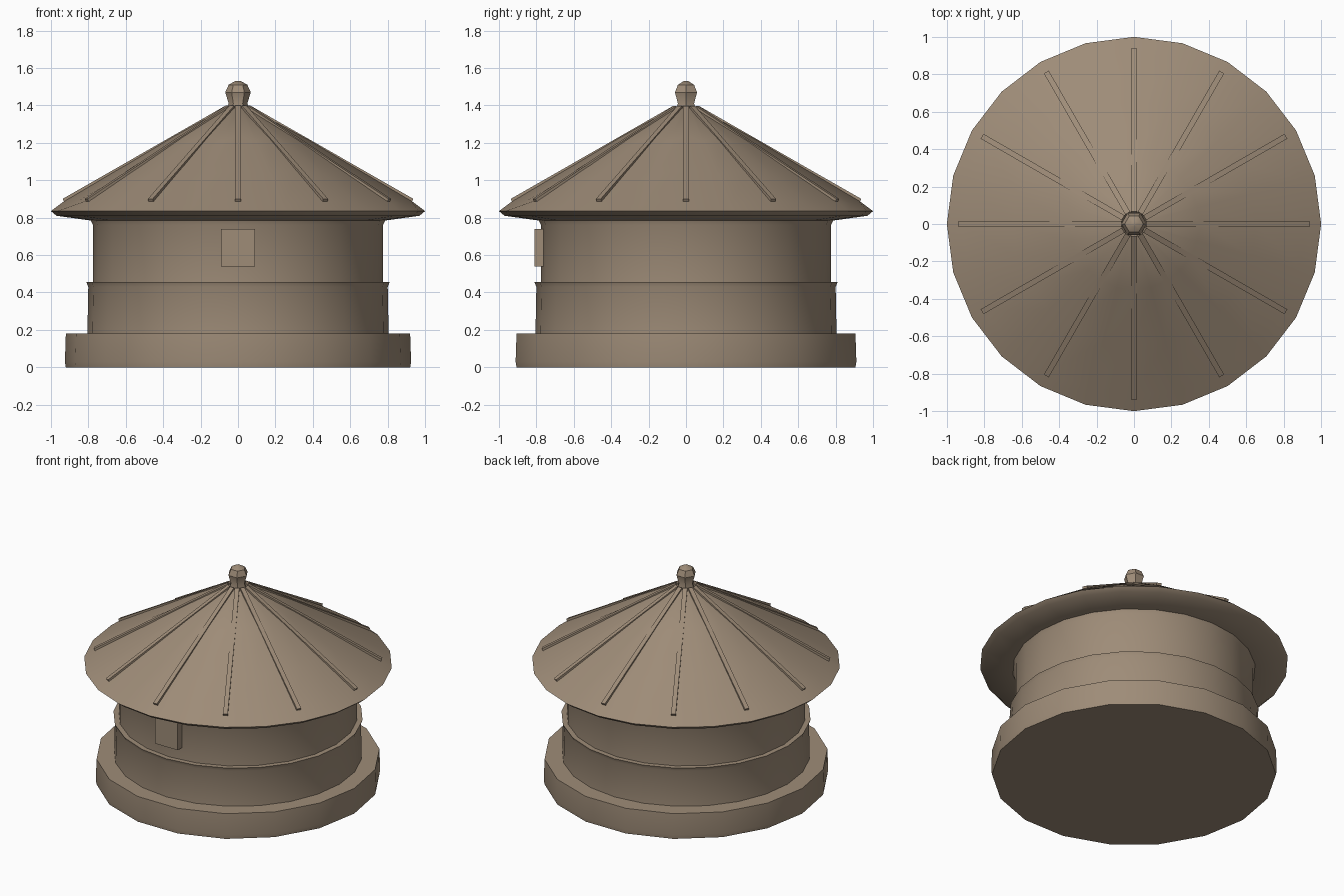
import bpy, bmesh
from math import sin, cos, pi, radians
from mathutils import Matrix, Vector

cube = bpy.data.objects.get("Cube")
if cube:
    bpy.data.objects.remove(cube, do_unlink=True)

COLOR = (0.342, 0.262, 0.187, 1)
stone = bpy.data.materials.new("weathered brown")
stone.use_nodes = True
stone.diffuse_color = COLOR
bsdf = stone.node_tree.nodes["Principled BSDF"]
bsdf.inputs["Base Color"].default_value = COLOR
bsdf.inputs["Roughness"].default_value = 0.9


def finish(name, bm, angle=35):
    bmesh.ops.recalc_face_normals(bm, faces=bm.faces)
    mesh = bpy.data.meshes.new(name)
    bm.to_mesh(mesh)
    bm.free()
    mesh.materials.append(stone)
    obj = bpy.data.objects.new(name, mesh)
    bpy.context.collection.objects.link(obj)
    bpy.ops.object.select_all(action="DESELECT")
    obj.select_set(True)
    bpy.context.view_layer.objects.active = obj
    bpy.ops.object.shade_smooth_by_angle(angle=radians(angle))
    return obj


def lathe(name, profile, sides, sag=0.0, angle=35):
    """Closed solid of revolution; sag lowers every second spoke mid-slope."""
    bm = bmesh.new()
    rings = []
    for r, z in profile:
        ring = []
        for i in range(sides):
            a = 2 * pi * i / sides
            dip = sag if i % 2 and 0.2 < r < 0.95 and z > 0.85 else 0
            ring.append(bm.verts.new((r * cos(a), r * sin(a), z - dip)))
        rings.append(ring)
    for low, high in zip(rings, rings[1:]):
        for i in range(sides):
            j = (i + 1) % sides
            bm.faces.new((low[i], low[j], high[j], high[i]))
    bm.faces.new(rings[0])
    bm.faces.new(rings[-1])
    return finish(name, bm, angle)


def box(bm, size, matrix):
    bmesh.ops.create_cube(bm, size=1, matrix=matrix @ Matrix.Diagonal((*size, 1)))


# Plinth, and the drum with a sill and a slightly recessed upper wall
lathe("plinth", [(0.92, 0), (0.925, 0.03), (0.92, 0.18)], 18, angle=30)
lathe("lower_wall", [(0.805, 0.17), (0.80, 0.43), (0.81, 0.455)], 24)
lathe("upper_wall", [(0.775, 0.44), (0.775, 0.76), (0.795, 0.80)], 24)

# Broad conical roof with a thin eave
lathe("roof", [(0.79, 0.785), (0.97, 0.81), (1.0, 0.835), (0.92, 0.895),
               (0.65, 1.055), (0.35, 1.235), (0.07, 1.385)], 24, sag=0.025)

# Raised seams running down the roof
bm = bmesh.new()
start, end = Vector((0.06, 0, 1.385)), Vector((0.93, 0, 0.887))
run = end - start
slope = Matrix.Translation((start + end) / 2) @ run.to_track_quat("X", "Z").to_matrix().to_4x4()
for k in range(12):
    box(bm, (run.length, 0.03, 0.03), Matrix.Rotation(2 * pi * k / 12, 4, "Z") @ slope)
finish("roof_seams", bm)

# Small faceted finial
lathe("finial", [(0.075, 1.35), (0.05, 1.41), (0.068, 1.47), (0.05, 1.51), (0.015, 1.53)], 6)

# Square plaque on the front wall
bm = bmesh.new()
box(bm, (0.18, 0.06, 0.20), Matrix.Translation((0, -0.78, 0.64)))
finish("front_plaque", bm)
